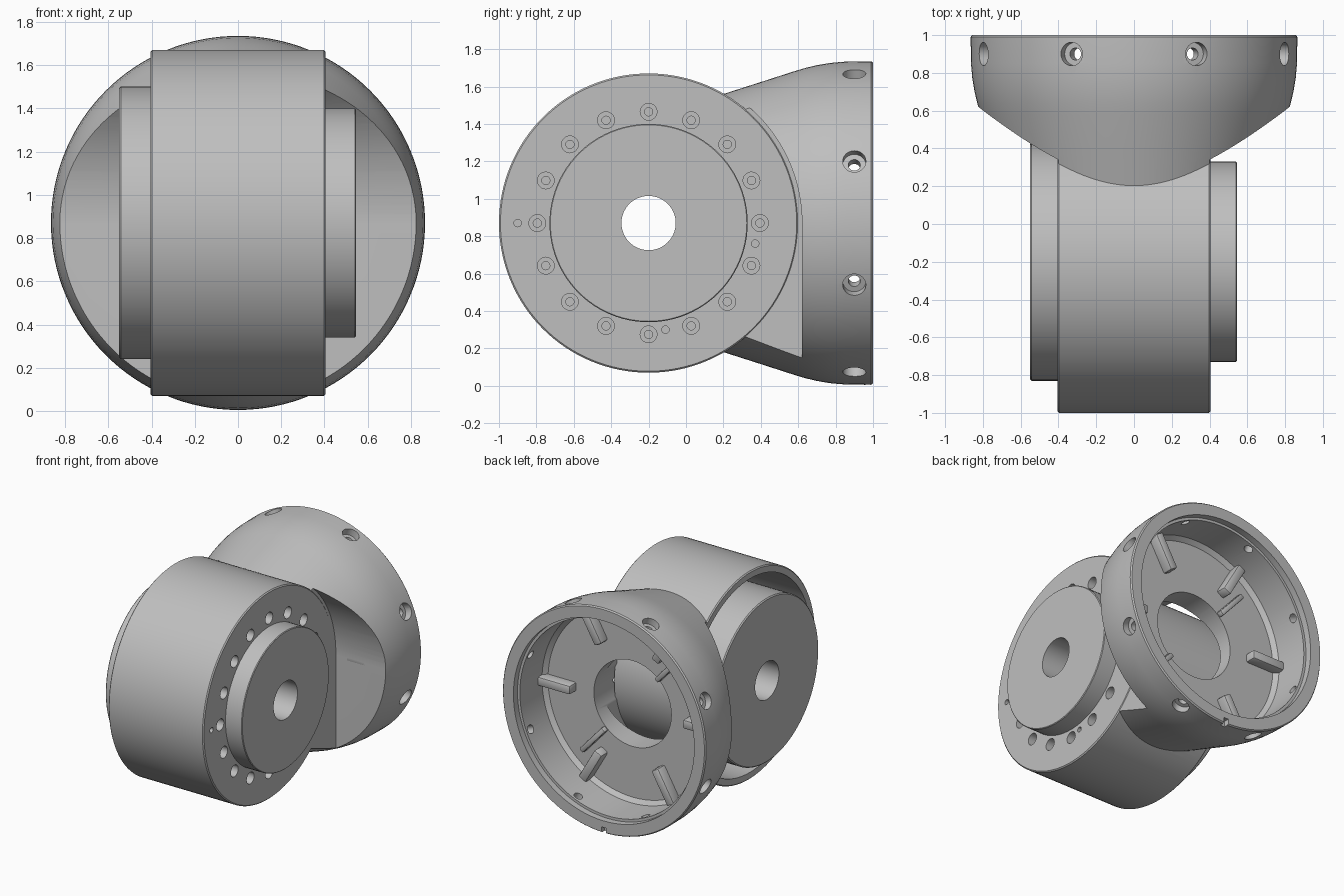
import bpy, bmesh, math
from mathutils import Vector, Matrix

if "Cube" in bpy.data.objects:
    bpy.data.objects.remove(bpy.data.objects["Cube"])

grey = bpy.data.materials.new("light grey")
grey.use_nodes = True
colour = (0.52, 0.52, 0.52, 1)
grey.diffuse_color = colour
grey.node_tree.nodes["Principled BSDF"].inputs["Base Color"].default_value = colour

MID = 0.87                       # height of both main axes
HUB = Vector((0, -0.2, MID))     # joint axis, along x
BOWL = Vector((0, 0, MID))       # bowl axis, along y
X, Y = Vector((1, 0, 0)), Vector((0, 1, 0))


def finish(bm, name):
    bmesh.ops.recalc_face_normals(bm, faces=bm.faces[:])
    mesh = bpy.data.meshes.new(name)
    bm.to_mesh(mesh)
    bm.free()
    mesh.materials.append(grey)
    ob = bpy.data.objects.new(name, mesh)
    bpy.context.scene.collection.objects.link(ob)
    return ob


def lathe(name, profile, centre, axis, steps=96, ring=False):
    """Turn (position, radius) points about an axis; ring leaves a bore."""
    bm = bmesh.new()
    turn = Vector((0, 0, 1)).rotation_difference(axis)
    rows = []
    for along, r in profile:
        angles = [math.tau * i / steps for i in range(steps)]
        rows.append([bm.verts.new(centre + turn @ Vector(
            (r * math.cos(a), r * math.sin(a), along))) for a in angles])
    pairs = list(zip(rows, rows[1:]))
    if ring:
        pairs.append((rows[-1], rows[0]))
    else:
        bm.faces.new(rows[0])
        bm.faces.new(rows[-1])
    for a, b in pairs:
        for i in range(steps):
            j = (i + 1) % steps
            bm.faces.new((a[i], a[j], b[j], b[i]))
    return finish(bm, name)


def box(name, low, high, bevel=0.0, matrix=Matrix()):
    bm = bmesh.new()
    bmesh.ops.create_cube(bm, size=1)
    low, high = Vector(low), Vector(high)
    for v in bm.verts:
        v.co = (low + high) / 2 + v.co * (high - low)
    if bevel:
        bmesh.ops.bevel(bm, geom=bm.edges[:], offset=bevel, segments=2,
                        profile=0.5, affect='EDGES')
    bm.transform(matrix)
    return finish(bm, name)


def combine(ob, other, operation='DIFFERENCE'):
    mod = ob.modifiers.new("bool", 'BOOLEAN')
    mod.operation, mod.solver, mod.object = operation, 'EXACT', other
    bpy.context.view_layer.objects.active = ob
    bpy.ops.object.modifier_apply(modifier=mod.name)
    bpy.data.objects.remove(other)


# Flared mounting bowl
body = lathe("joint_housing", [(0.1, 0.658), (0.2, 0.69), (0.4, 0.754), (0.58, 0.812),
             (0.64, 0.83), (0.7, 0.844), (0.77, 0.856), (0.85, 0.863),
             (0.99, 0.865), (1.0, 0.857)], BOWL, Y, 128)

# Swing clearance scooped from both sides of the bowl
for side in (-1, 1):
    combine(body, lathe("clearance", [(0.4, 0.82), (1.1, 0.82)], HUB, X * side, 128))
    xs = sorted((0.4 * side, 1.1 * side))
    combine(body, box("clearance", (xs[0], -0.5, -0.2), (xs[1], 0.62, MID)))

# Joint drum, hollow and open on its right side
combine(body, lathe("drum", [(-0.405, 0.792), (-0.397, 0.8), (0.397, 0.8), (0.405, 0.792)],
                    HUB, X, 128), 'UNION')
combine(body, lathe("cavity", [(-0.6, 0.745), (0.3, 0.745)], HUB, X))
combine(body, lathe("bore", [(0.1, 0.16), (0.6, 0.16)], HUB, X, 48))

# Bowl interior, cable opening and rim notch
combine(body, lathe("bowl_inside", [(0.65, 0.72), (0.68, 0.75), (0.95, 0.75),
                    (0.95, 0.77), (1.1, 0.77)], BOWL, Y))
combine(body, lathe("opening", [(0.2, 0.33), (0.8, 0.33)], BOWL, Y, 64))
combine(body, box("notch", (-0.02, 0.96, -0.1), (0.02, 1.1, 0.05)))

# Radial counterbored holes around the bowl rim
for i in range(8):
    a = math.radians(22.5 + 45 * i)
    combine(body, lathe("rim_hole", [(0.6, 0.032), (0.81, 0.032), (0.81, 0.062), (1, 0.062)],
                        Vector((0, 0.9, MID)), Vector((math.cos(a), 0, math.sin(a))), 24))

# Screw holes around the left face of the drum
for i in range(16):
    a = math.tau * i / 16
    spot = HUB + Vector((0, math.cos(a), math.sin(a))) * 0.595
    combine(body, lathe("screw_hole", [(0.32, 0.022), (0.345, 0.022), (0.345, 0.045), (0.5, 0.045)],
                        spot, X, 20))
for y, z in ((-0.9, MID), (0.37, 0.76), (-0.11, 0.3)):
    combine(body, lathe("pin_hole", [(0.34, 0.02), (0.5, 0.02)], Vector((0, y, z)), X, 16))

# Output disc on the left, motor body on the right
left_disc = lathe("left_disc", [(0.28, 0.145), (0.28, 0.53), (0.54, 0.53), (0.545, 0.525),
                  (0.545, 0.145)], HUB, X, 96, True)
motor = lathe("right_motor_body", [(0.31, 0.145), (0.31, 0.63), (-0.542, 0.63),
              (-0.55, 0.622), (-0.55, 0.145)], HUB, X, 96, True)
parts = [body, left_disc, motor]

# Rounded tabs inside the bowl
for i in range(6):
    spin = Matrix.Translation(BOWL) @ Matrix.Rotation(math.tau * i / 6, 4, 'Y')
    parts.append(box(f"bowl_tab_{i + 1}", (0.48, 0.62, -0.035), (0.77, 0.73, 0.035), 0.015, spin))

# Thin diagonal ribs beside the cable opening
for i, deg in enumerate((48, 228)):
    spin = Matrix.Translation(BOWL) @ Matrix.Rotation(math.radians(deg), 4, 'Y')
    parts.append(box(f"bowl_rib_{i + 1}", (0.335, 0.63, -0.02), (0.62, 0.69, 0.02), 0.01, spin))

for ob in bpy.context.selected_objects:
    ob.select_set(False)
for ob in parts:
    ob.select_set(True)
bpy.context.view_layer.objects.active = body
bpy.ops.object.shade_smooth_by_angle(angle=math.radians(30))
